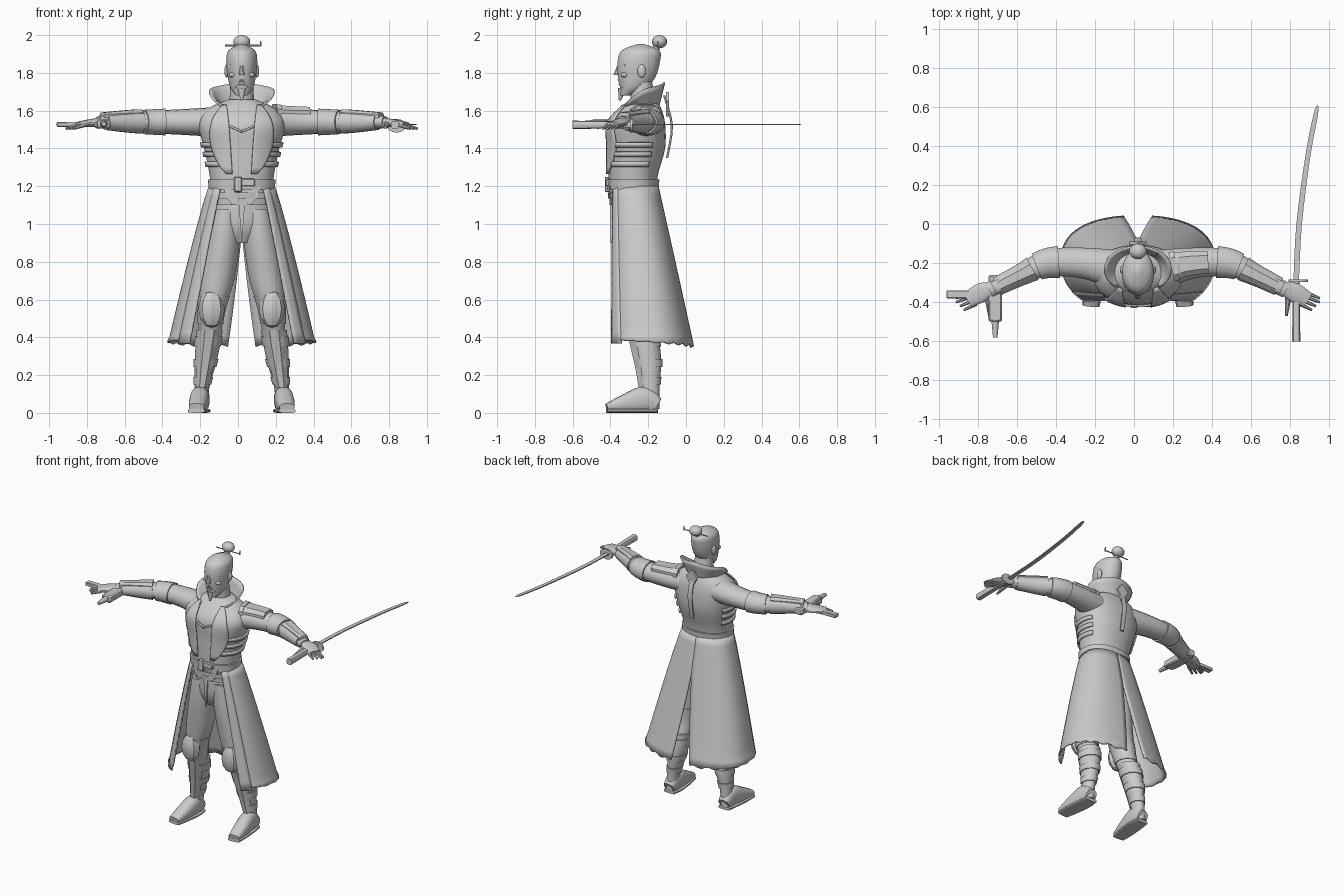
import bpy, bmesh, math
from mathutils import Vector

if "Cube" in bpy.data.objects:
    bpy.data.objects.remove(bpy.data.objects["Cube"])

CENTRE = .02  # the body stands slightly off the middle because of the sword
SIDES = {"left": 1, "right": -1}

shade = .6
grey = bpy.data.materials.new("plain grey")
grey.use_nodes = True
grey.diffuse_color = (shade, shade, shade, 1)
grey.node_tree.nodes["Principled BSDF"].inputs["Base Color"].default_value = (shade, shade, shade, 1)


def finish(name, bm, angle=40, thickness=None, bevel=None):
    bmesh.ops.recalc_face_normals(bm, faces=bm.faces)
    mesh = bpy.data.meshes.new(name)
    bm.to_mesh(mesh)
    bm.free()
    mesh.polygons.foreach_set("use_smooth", [True] * len(mesh.polygons))
    mesh.set_sharp_from_angle(angle=math.radians(angle))
    mesh.materials.append(grey)
    obj = bpy.data.objects.new(name, mesh)
    bpy.context.collection.objects.link(obj)
    if thickness:
        solidify = obj.modifiers.new("thickness", 'SOLIDIFY')
        solidify.thickness, solidify.offset = thickness, 0
    if bevel:
        rounding = obj.modifiers.new("rounding", 'BEVEL')
        rounding.width, rounding.limit_method = bevel, 'ANGLE'


def lerp(a, b, t):
    return a + (b - a) * t


def power_of(value, power):
    return math.copysign(abs(value) ** power, value)


def turn(count):
    return [math.tau * (i + .5) / count for i in range(count)]


def blend(keys, t):
    """Smooth section at t along a list of key sections."""
    last = len(keys) - 1
    i = min(int(t * last), last - 1)
    u = t * last - i
    near = [keys[max(0, min(last, i + k))] for k in (-1, 0, 1, 2)]
    return [b + u / 2 * (c - a + u * (2 * a - 5 * b + 4 * c - d + u * (3 * b - a - 3 * c + d)))
            for a, b, c, d in zip(*near)]


def loft(name, rings, **look):
    """Skin closed rings of points and cap both ends."""
    bm = bmesh.new()
    rows = [[bm.verts.new(point) for point in ring] for ring in rings]
    for low, high in zip(rows, rows[1:]):
        for i in range(len(low)):
            bm.faces.new((low[i - 1], low[i], high[i], high[i - 1]))
    bm.faces.new(rows[0])
    bm.faces.new(rows[-1])
    finish(name, bm, **look)


def form(name, keys, side=1, sides=16, power=1, **look):
    """Body along key sections (x, y, z, half width, half depth)."""
    steps = 4 * (len(keys) - 1)
    cuts = [blend(keys, i / steps) for i in range(steps + 1)]
    points = [Vector(cut[:3]) for cut in cuts]
    upright = abs((points[-1] - points[0]).normalized().z) > .7
    rings = []
    for i, (point, cut) in enumerate(zip(points, cuts)):
        ahead = (points[min(i + 1, steps)] - points[max(i - 1, 0)]).normalized()
        across = Vector((1, 0, 0)) if upright else ahead.cross(Vector((0, 0, 1))).normalized()
        over = Vector((0, 1, 0)) if upright else across.cross(ahead)
        ring = [point + across * cut[3] * power_of(math.cos(t), power)
                + over * cut[4] * power_of(math.sin(t), power) for t in turn(sides)]
        rings.append([(CENTRE + side * p.x, p.y, p.z) for p in ring])
    loft(name, rings, **look)


def rod(name, start, end, wide, narrow, side=1, **look):
    form(name, [(*start, wide, wide), (*end, narrow, narrow)], side, **look)


def cuff(name, path, start, end, grow, side=1, scale=1, shift=(0, 0, 0), **look):
    """Layer that follows part of a body path."""
    keys = []
    for i in range(4):
        *at, wide, deep = blend(path, lerp(start, end, i / 3))
        keys.append((*(Vector(at) + Vector(shift)), wide * scale + grow, deep * scale + grow))
    form(name, keys, side, **look)


def place(name, bm, at, size, side, **look):
    for vert in bm.verts:
        x, y, z = (a + s * c for a, s, c in zip(at, size, vert.co))
        vert.co = (CENTRE + side * x, y, z)
    finish(name, bm, **look)


def ball(name, at, size, side=1, segments=16, rings=10, **look):
    bm = bmesh.new()
    bmesh.ops.create_uvsphere(bm, u_segments=segments, v_segments=rings, radius=1)
    place(name, bm, at, size, side, **look)


def box(name, at, size, side=1, **look):
    bm = bmesh.new()
    bmesh.ops.create_cube(bm, size=2)
    place(name, bm, at, size, side, **look)


def sheet(name, surface, columns, rows, thickness=.01):
    """Thin cloth from a function of u and v."""
    bm = bmesh.new()
    grid = [[bm.verts.new(surface(i / columns, j / rows)) for i in range(columns + 1)] for j in range(rows + 1)]
    for low, high in zip(grid, grid[1:]):
        for i in range(columns):
            bm.faces.new((low[i], low[i + 1], high[i + 1], high[i]))
    finish(name, bm, thickness=thickness)


def plate(name, outline, front, back, side=1):
    loft(name, [[(CENTRE + side * x, y, z) for x, z in outline] for y in (front, back)])


# Body paths shared by the clothing layers
TORSO = [(0, -.28, 1.1, .16, .12), (0, -.28, 1.25, .17, .13), (0, -.26, 1.4, .2, .15),
         (0, -.26, 1.53, .23, .15), (0, -.24, 1.61, .18, .11), (0, -.23, 1.66, .07, .07)]
ARM = [(.12, -.23, 1.54, .1, .08), (.28, -.2, 1.54, .08, .07), (.46, -.2, 1.54, .07, .06),
       (.6, -.26, 1.54, .05, .05), (.76, -.34, 1.54, .04, .03)]
LEG = [(.08, -.28, 1.08, .08, .11), (.1, -.28, .9, .09, .11), (.13, -.28, .7, .09, .09),
       (.16, -.27, .54, .07, .08), (.17, -.23, .4, .06, .07)]
SHIN = [(.17, -.23, .44, .07, .08), (.19, -.2, .28, .06, .07), (.21, -.19, .14, .04, .05), (.22, -.19, .02, .04, .05)]
FOOT = [(.22, -.15, .04, .04, .04), (.22, -.22, .07, .05, .07), (.23, -.32, .05, .05, .05), (.24, -.42, .03, .04, .02)]

# Coat body and belts
form("coat_body", TORSO, sides=32, power=.9)
cuff("belt", TORSO, .12, .18, .012, sides=32, power=.9)
cuff("lower_belt", TORSO, .06, .1, .01, sides=32, power=.9)
box("buckle", (.015, -.41, 1.22), (.055, .015, .02), bevel=.005)
box("buckle_loop", (-.02, -.415, 1.21), (.02, .015, .04), bevel=.005)
plate("front_sash", [(-.02, 1.15), (.02, 1.15), (0, .9)], -.4, -.385)


def chest(t, x, gap):
    """Point on the front of the torso."""
    _, y, z, wide, deep = blend(TORSO, t)
    return (CENTRE + x, y - deep * max(0, 1 - abs(x / wide) ** 2.2) ** .45 - gap, z)


def flank(t, angle, gap):
    """Point on the flank of the torso."""
    _, y, z, wide, deep = blend(TORSO, t)
    return (CENTRE + (wide + gap) * power_of(math.cos(angle), .9), y + (deep + gap) * power_of(math.sin(angle), .9), z)


for hand, side in SIDES.items():
    # Lapels, vest edge, rib straps and waist flaps
    def lapel(u, v):
        outer = .08 + .08 * math.sin(math.pi * v ** .8) + .02 * v
        return chest(lerp(.22, .86, v), side * lerp(.05 + .03 * v, outer, u), .012)

    sheet(f"{hand}_lapel", lapel, 8, 14)
    sheet(f"{hand}_vest_edge", lambda u, v: chest(.52 + .05 * u + .02 * v, side * u * .07, .006), 6, 1)
    for row in range(3):
        sheet(f"{hand}_rib_strap_{row}", lambda u, v: flank(
            .27 + .07 * row + .035 * v, math.pi / 2 - side * (math.pi / 2 + lerp(-.5, 1, u)), .008), 12, 1)
    plate(f"{hand}_waist_flap", [(0, 1.2), (.1, 1.2), (.08, 1.14), (.05, 1.1), (.01, 1.15)], -.405, -.39, side)

    # Long split coat skirt with a worn hem
    def skirt(u, v):
        z = lerp(1.2, .35, v)
        slit = max(0, v - .3) * .2
        angle = lerp(slit, 2.5 - .1 * v, u)
        across, along = power_of(math.sin(angle), .85), power_of(math.cos(angle), .85)
        deep = lerp(.125, .225 if along > 0 else .26, v)
        if v == 1:
            z += .04 * u + .01 * math.sin(u * 50) * (1 - u)
        return Vector((CENTRE + side * across * lerp(.17, .39, v ** .9), lerp(-.275, -.185, v) + along * deep, z))

    sheet(f"{hand}_coat_skirt", skirt, 30, 16)
    sheet(f"{hand}_skirt_trim", lambda u, v: skirt(lerp(.88, 1, u), v * .98) - Vector((0, .006, 0)), 3, 14)

    # Legs, knee guards and boots
    form(f"{hand}_trouser_leg", LEG, side, sides=20)
    cuff(f"{hand}_knee_wrap", LEG, .62, .86, .006, side, sides=12)
    ball(f"{hand}_knee_guard", (.16, -.34, .55), (.07, .05, .1), side, segments=8, rings=6, angle=20)
    form(f"{hand}_boot_shaft", SHIN, side, sides=20)
    for row in range(3):
        start = .1 + .22 * row
        cuff(f"{hand}_boot_strap_{row}", SHIN, start, start + .1, .007, side)
    cuff(f"{hand}_shin_plate", SHIN, 0, .68, 0, side, scale=.9, shift=(0, -.02, 0), sides=8, angle=20)
    form(f"{hand}_boot_foot", FOOT, side, power=.8)
    form(f"{hand}_boot_sole", [(x, y, .011, wide + .004, .011) for x, y, z, wide, high in FOOT], side, power=.5)

    # Sleeves, bracers and open hands
    form(f"{hand}_sleeve", ARM, side, sides=18)
    cuff(f"{hand}_elbow_cuff", ARM, .42, .6, .009, side)
    cuff(f"{hand}_bracer", ARM, .64, .92, .008, side, sides=12)
    cuff(f"{hand}_bracer_plate", ARM, .64, .95, 0, side, scale=.8, shift=(0, 0, .025), sides=8, power=.6)
    form(f"{hand}_palm", [(.74, -.33, 1.535, .03, .03), (.8, -.35, 1.535, .05, .02), (.87, -.39, 1.525, .04, .015)],
         side, power=.8)
    for row in range(4):
        root = Vector((.86 - .01 * row, -.35 - .02 * row, 1.525))
        reach = Vector((.08 - .01 * abs(row - 1), -.03, -.02))
        rod(f"{hand}_finger_{row}", root, root + reach, .012, .007, side, sides=8)
    rod(f"{hand}_thumb", (.77, -.36, 1.53), (.76, -.47, 1.51), .02, .007, side, sides=8)

    # Paired face details
    rod(f"{hand}_brow", (.008, -.356, 1.838), (.06, -.32, 1.84), .009, .007, side, sides=8)
    ball(f"{hand}_cheek", (.048, -.325, 1.79), (.02, .02, .015), side)
    rod(f"{hand}_moustache", (0, -.355, 1.765), (.035, -.335, 1.72), .008, .004, side, sides=8)
    ball(f"{hand}_ear", (.08, -.235, 1.81), (.012, .022, .035), side)

form("trousers_seat", [(0, -.28, 1.2, .15, .11), (0, -.28, 1, .16, .11), (0, -.28, .9, .07, .07)], sides=24)

# Layered guard on the sword arm's shoulder
cuff("shoulder_guard", ARM, .1, .36, 0, scale=.8, shift=(0, 0, .03), sides=8, power=.6)
cuff("shoulder_rim", ARM, .1, .14, .006, scale=.8, shift=(0, 0, .03), sides=8, power=.6)

# Neck, head and face
rod("neck", (0, -.22, 1.6), (0, -.24, 1.76), .07, .06)
form("head", [(0, -.32, 1.68, .03, .03), (0, -.28, 1.72, .06, .07), (0, -.26, 1.78, .075, .1),
              (0, -.25, 1.86, .083, .113), (0, -.24, 1.92, .07, .1), (0, -.24, 1.953, .01, .015)], sides=24)
rod("nose", (0, -.352, 1.85), (0, -.37, 1.79), .009, .015, sides=8)
ball("mouth", (0, -.345, 1.742), (.025, .012, .008))
rod("goatee", (0, -.335, 1.72), (0, -.35, 1.655), .025, .006, sides=10)

# Top knot with its pin
rod("topknot_tie", (0, -.17, 1.9), (0, -.15, 1.95), .02, .02)
ball("topknot", (0, -.14, 1.965), (.045, .04, .035))
rod("hair_pin", (-.09, -.15, 1.945), (.1, -.15, 1.945), .004, .004, sides=6)
rod("hair_pin_tip", (.1, -.15, 1.94), (.1, -.15, 1.97), .006, .003, sides=6)


# Flared standing collar, open at the front
def collar(u, v):
    spread = abs(2 * u - 1)
    angle = 2.4 * (2 * u - 1)
    top = 1.75 - .06 * spread - .15 * max(0, spread - .6)
    return (CENTRE + lerp(.1, .17, v) * math.sin(angle), -.235 + lerp(.085, .12, v) * math.cos(angle),
            lerp(1.61, top, v))


sheet("collar", collar, 28, 4)

# Hanging back strap with a pointed tab
form("back_strap", [(0, -.115, 1.68, .018, .006), (0, -.075, 1.52, .018, .006), (0, -.1, 1.35, .014, .006)],
     sides=8, power=.5)
plate("back_tab", [(0, 1.7), (.045, 1.65), (0, 1.57), (-.045, 1.65)], -.105, -.09)

# Curved sword lying across the left palm
rod("sword_grip", (.81, -.6, 1.525), (.81, -.29, 1.525), .022, .018, sides=10, power=.7)
loft("sword_guard", [[(.84 + .05 * math.cos(t), y, 1.52 + .036 * math.sin(t)) for t in turn(20)]
                     for y in (-.296, -.284)])
form("sword_blade", [(.81, -.29, 1.527, .02, .005), (.825, 0, 1.527, .02, .005), (.87, .35, 1.527, .018, .005),
                     (.91, .56, 1.527, .016, .004), (.92, .608, 1.527, .002, .002)], sides=4, angle=20)

# Pistol held under the right hand
box("pistol_body", (.73, -.38, 1.53), (.035, .12, .025), -1, bevel=.008)
rod("pistol_barrel", (.73, -.5, 1.53), (.73, -.582, 1.53), .02, .012, -1, sides=10)
box("pistol_grip", (.86, -.36, 1.527), (.12, .02, .013), -1, bevel=.004)
